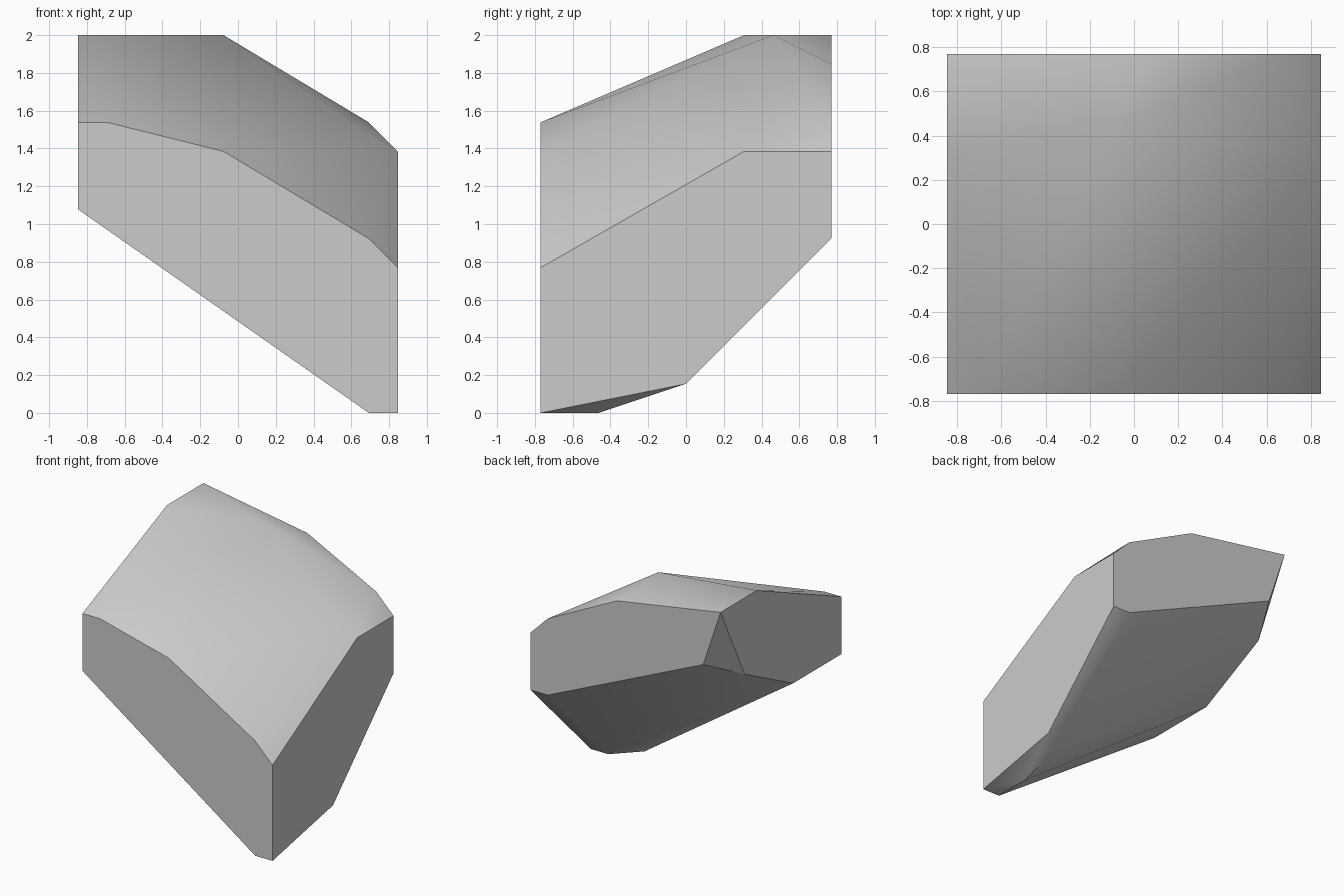
import bpy
import bmesh
import math

# Remove the default cube
cube = bpy.data.objects.get("Cube")
if cube:
    bpy.data.objects.remove(cube, do_unlink=True)

UNIT = 1 / 13          # the stone's corners sit on a regular lattice
HALF_X, HALF_Y = 11, 10

# Flat cut sides, each as an outline on the lattice
front = [(-11, 20), (-9, 20), (-1, 18), (9, 12), (11, 10), (11, 0), (9, 0), (-11, 14)]
back = [(-11, 26), (1, 24), (9, 20), (11, 18), (11, 12), (9, 12), (-9, 20)]
plus_x_side = [(-10, 10), (4, 18), (10, 18), (10, 12), (0, 2), (-10, 0)]
minus_x_side = [(-10, 20), (4, 26), (10, 26), (6, 18), (-2, 14), (-10, 14)]

corners = {(x, -HALF_Y, z) for x, z in front}
corners |= {(x, HALF_Y, z) for x, z in back}
corners |= {(HALF_X, y, z) for y, z in plus_x_side}
corners |= {(-HALF_X, y, z) for y, z in minus_x_side}

# Peak on the top and the two inner corners of the base
corners |= {(-1, 6, 26), (9, -6, 0), (9, 0, 2)}


def make_material(name, color):
    mat = bpy.data.materials.new(name)
    mat.use_nodes = True
    mat.diffuse_color = color
    mat.node_tree.nodes["Principled BSDF"].inputs["Base Color"].default_value = color
    return mat


def make_boulder(name, points, mat):
    """Wrap the corners in a convex skin and merge its flat areas."""
    bm = bmesh.new()
    for p in sorted(points):
        bm.verts.new([c * UNIT for c in p])
    bmesh.ops.convex_hull(bm, input=bm.verts[:])
    bmesh.ops.dissolve_limit(bm, angle_limit=math.radians(0.5),
                             verts=bm.verts[:], edges=bm.edges[:])
    bmesh.ops.recalc_face_normals(bm, faces=bm.faces[:])
    mesh = bpy.data.meshes.new(name)
    bm.to_mesh(mesh)
    bm.free()
    mesh.materials.append(mat)
    obj = bpy.data.objects.new(name, mesh)
    bpy.context.collection.objects.link(obj)
    return obj


stone_grey = make_material("stone_grey", (0.6, 0.6, 0.6, 1))
boulder = make_boulder("boulder", corners, stone_grey)

# Soft top and underside, crisp cut sides
bpy.ops.object.select_all(action='DESELECT')
boulder.select_set(True)
bpy.context.view_layer.objects.active = boulder
bpy.ops.object.shade_smooth_by_angle(angle=math.radians(30))
